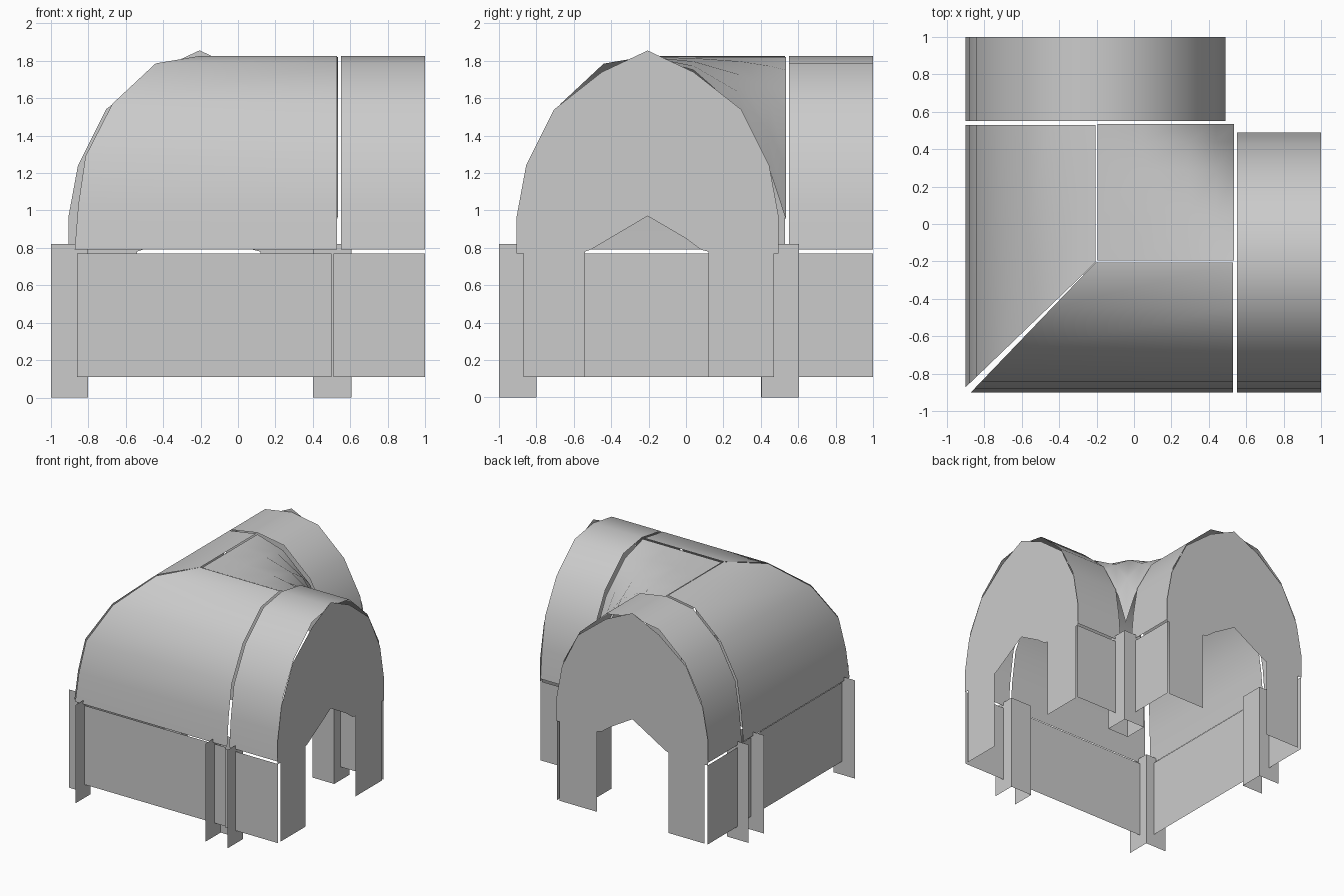
import bpy, bmesh

if "Cube" in bpy.data.objects:
    bpy.data.objects.remove(bpy.data.objects["Cube"])

C = -0.205                      # ridge line position shared by both wings
# half profile of the vault: offset from ridge, height
VAULT = [(0.695, 0.79), (0.675, 1.03), (0.635, 1.29), (0.485, 1.57), (0.245, 1.785), (0, 1.825)]
# pointed gable half outlines: outer from foot to tip, then the doorway
GABLE = [(0.70, 0.77), (0.70, 0.97), (0.65, 1.24), (0.50, 1.54), (0.245, 1.74), (0, 1.855)]


def sheet(name, verts, faces, swap=False, smooth=False):
    """Make a surface; swap mirrors it across the x = y diagonal."""
    if swap:
        verts = [(y, x, z) for x, y, z in verts]
    me = bpy.data.meshes.new(name)
    me.from_pydata(verts, [], faces)
    bm = bmesh.new()
    bm.from_mesh(me)
    bmesh.ops.recalc_face_normals(bm, faces=bm.faces)
    if sum(f.normal.z for f in bm.faces) < -0.01:
        bmesh.ops.reverse_faces(bm, faces=bm.faces)
    bm.to_mesh(me)
    bm.free()
    for p in me.polygons:
        p.use_smooth = smooth
    ob = bpy.data.objects.new(name, me)
    bpy.context.collection.objects.link(ob)
    return ob


def strip(name, a, b, **kw):
    """Surface between two matching rows of points."""
    n = len(a)
    return sheet(name, a + b, [(i, i + 1, n + i + 1, n + i) for i in range(n - 1)], **kw)


def panels(name, lines, z0, z1, swap=False):
    """Upright panels above a list of plan segments."""
    v, f = [], []
    for x0, y0, x1, y1 in lines:
        k = len(v)
        v += [(x0, y0, z0), (x1, y1, z0), (x1, y1, z1), (x0, y0, z1)]
        f.append((k, k + 1, k + 2, k + 3))
    return sheet(name, v, f, swap)


for swap, tag in ((False, "right"), (True, "back")):
    # end vault of the wing
    full = [(C - d, z) for d, z in VAULT] + [(C + d, z) for d, z in VAULT[-2::-1]]
    strip(tag + "_wing_vault", [(0.55, y, z) for y, z in full],
          [(1.0, y, z) for y, z in full], swap=swap, smooth=True)

    # outer vault slope, mitred at the outside corner
    strip(tag + "_outer_slope", [(C - d * 0.96, C - d, z) for d, z in VAULT],
          [(0.53, C - d, z) for d, z in VAULT], swap=swap, smooth=True)

    # pointed gable with doorway
    outline = ([(-0.87, 0.11), (-0.87, 0.77)] + [(C - d, z) for d, z in GABLE]
               + [(C + d, z) for d, z in GABLE[-2::-1]]
               + [(0.47, 0.77), (0.47, 0.11), (0.12, 0.11), (0.12, 0.78), (0.08, 0.79),
                  (0.0, 0.85), (C, 0.97), (-0.51, 0.79), (-0.54, 0.78), (-0.54, 0.11)])
    sheet(tag + "_gable", [(1.0, y, z) for y, z in outline],
          [tuple(range(len(outline)))], swap)

    # low walls
    panels(tag + "_outer_wall", [(-0.86, -0.88, 0.50, -0.88), (0.51, -0.9, 1, -0.9)], 0.11, 0.77, swap)
    panels(tag + "_inner_wall", [(0.51, 0.49, 1, 0.49)], 0.11, 0.77, swap)

    # channel-shaped pillar half way along the outer wall
    panels(tag + "_wall_pillar", [(0.4, -1, 0.4, -0.8), (0.4, -0.8, 0.605, -0.8),
                                  (0.605, -0.8, 0.605, -1)], 0, 0.82, swap)

# angle pillar at the outside corner, square pillar at the inside corner
panels("outside_corner_pillar", [(-1, -0.8, -0.8, -0.8), (-0.8, -0.8, -0.8, -1)], 0, 0.82)
panels("inside_corner_pillar", [(0.405, 0.405, 0.605, 0.405), (0.605, 0.405, 0.605, 0.605),
                                (0.605, 0.605, 0.405, 0.605), (0.405, 0.605, 0.405, 0.405)], 0, 0.82)

# saddle roof over the inside corner
ROWS = [(-0.195, 0), (0.04, 0.08), (0.29, 0.33), (0.44, 0.67), (0.535, 1)]
n = len(ROWS)
sheet("inside_corner_roof",
      [(x, y, 1.82 - 0.87 * u * w) for x, u in ROWS for y, w in ROWS],
      [(i * n + j, i * n + j + 1, (i + 1) * n + j + 1, (i + 1) * n + j)
       for i in range(n - 1) for j in range(n - 1)], smooth=True)
